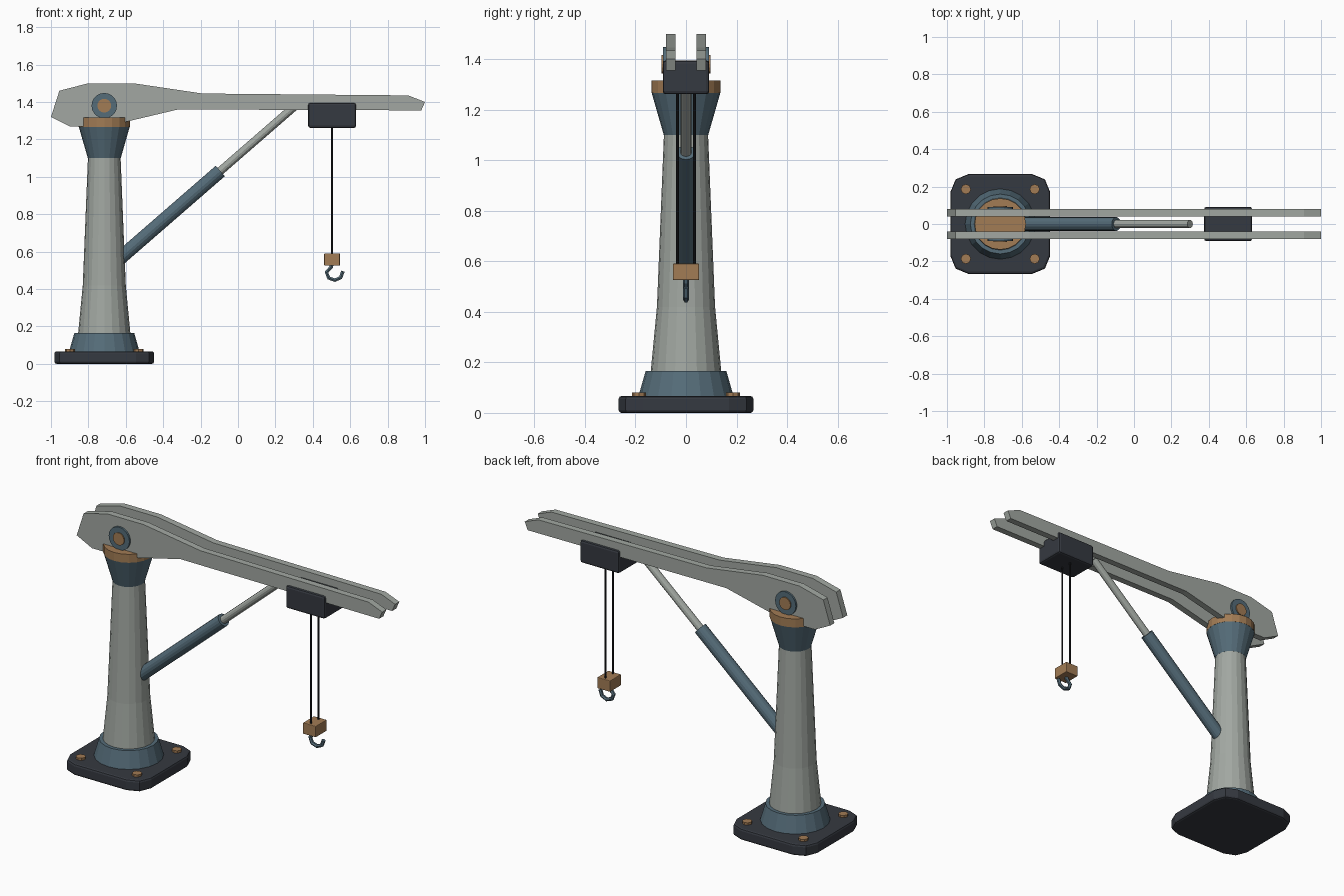
import bpy, bmesh, math
from mathutils import Vector, Matrix

cube = bpy.data.objects.get("Cube")
if cube:
    bpy.data.objects.remove(cube, do_unlink=True)


def material(name, rgb):
    m = bpy.data.materials.new(name)
    m.use_nodes = True
    m.diffuse_color = (*rgb, 1)
    m.node_tree.nodes["Principled BSDF"].inputs["Base Color"].default_value = (*rgb, 1)
    return m


GREY = material("warm grey paint", (0.36, 0.39, 0.36))
BLUE = material("slate blue paint", (0.09, 0.15, 0.19))
BRONZE = material("bronze", (0.36, 0.20, 0.09))
DARK = material("charcoal", (0.036, 0.041, 0.052))
ROPE = material("black cable", (0.012, 0.013, 0.015))

MAST_X = -0.715
TROLLEY_X = 0.503


def finish(name, bm, mat, bevel=0):
    bmesh.ops.recalc_face_normals(bm, faces=bm.faces[:])
    mesh = bpy.data.meshes.new(name)
    bm.to_mesh(mesh)
    bm.free()
    mesh.materials.append(mat)
    ob = bpy.data.objects.new(name, mesh)
    bpy.context.collection.objects.link(ob)
    if bevel:
        mod = ob.modifiers.new("edge bevel", "BEVEL")
        mod.width = bevel
        mod.segments = 2
        mod.limit_method = "ANGLE"
        mod.angle_limit = math.radians(50)
    return ob


def rod(name, a, b, radius, mat, sides=16, radius_end=None):
    """Straight or tapered cylinder between two points."""
    a, b = Vector(a), Vector(b)
    d = b - a
    bm = bmesh.new()
    bmesh.ops.create_cone(bm, cap_ends=True, segments=sides, radius1=radius,
                          radius2=radius if radius_end is None else radius_end,
                          depth=d.length)
    turn = d.to_track_quat("Z", "Y").to_matrix().to_4x4()
    bm.transform(Matrix.Translation((a + b) / 2) @ turn)
    return finish(name, bm, mat)


def box(name, centre, size, mat, bevel):
    bm = bmesh.new()
    bmesh.ops.create_cube(bm, size=1)
    bm.transform(Matrix.Translation(centre) @ Matrix.Diagonal((*size, 1)))
    return finish(name, bm, mat, bevel)


def prism(name, outline, offset, mat, bevel=0):
    """Flat outline pushed along an offset."""
    bm = bmesh.new()
    face = bm.faces.new([bm.verts.new(p) for p in outline])
    new = bmesh.ops.extrude_face_region(bm, geom=[face])["geom"]
    bmesh.ops.translate(bm, vec=offset,
                        verts=[v for v in new if isinstance(v, bmesh.types.BMVert)])
    return finish(name, bm, mat, bevel)


def lathe(name, profile, mat, sides=20):
    """Stack of rings (radius, height) around the mast axis."""
    bm = bmesh.new()
    rings = []
    for r, z in profile:
        angles = [math.tau * i / sides for i in range(sides)]
        rings.append([bm.verts.new((MAST_X + r * math.cos(t), r * math.sin(t), z))
                      for t in angles])
    for low, high in zip(rings, rings[1:]):
        for i in range(sides):
            j = (i + 1) % sides
            bm.faces.new((low[i], low[j], high[j], high[i]))
    bm.faces.new(rings[0][::-1])
    bm.faces.new(rings[-1])
    return finish(name, bm, mat)


# Base plate with rounded corners
corner, arc = 0.17, 0.097
outline = []
for quarter in range(4):
    spin = Matrix.Rotation(quarter * math.pi / 2, 3, "Z")
    for step in range(3):
        t = step * math.pi / 4
        p = spin @ Vector((corner + arc * math.cos(t), corner + arc * math.sin(t), 0))
        outline.append(p + Vector((MAST_X, 0, 0)))
base = prism("base_plate", outline, (0, 0, 0.067), DARK, 0.012)

# Anchor bolts
for sx in (-1, 1):
    for sy in (-1, 1):
        x, y = MAST_X + sx * 0.184, sy * 0.186
        rod("anchor_bolt", (x, y, 0.06), (x, y, 0.08), 0.027, BRONZE, 8)

# Mast: foot flange, column, flared head and bearing ring
lathe("foot_flange", [(0.19, 0.06), (0.16, 0.165)], BLUE)
lathe("mast_column", [(0.14, 0.16), (0.115, 0.42), (0.087, 1.11)], GREY)
lathe("mast_head", [(0.088, 1.1), (0.137, 1.27)], BLUE)
lathe("bearing_ring", [(0.137, 1.266), (0.137, 1.316)], BRONZE)

# Twin boom plates with pivot hubs
boom = [(-1, 1.32), (-0.955, 1.46), (-0.8, 1.5), (-0.56, 1.5), (-0.19, 1.445),
        (0.91, 1.435), (1, 1.4), (0.98, 1.355), (-0.32, 1.36), (-0.7, 1.27),
        (-0.9, 1.27)]
for s, side in ((1, "left"), (-1, "right")):
    prism("boom_plate_" + side, [(x, s * 0.041, z) for x, z in boom],
          (0, s * 0.039, 0), GREY)
    rod("pivot_hub_" + side, (MAST_X, s * 0.07, 1.38), (MAST_X, s * 0.091, 1.38),
        0.068, BLUE, 20)
    rod("pivot_pin_" + side, (MAST_X, s * 0.07, 1.38), (MAST_X, s * 0.097, 1.38),
        0.037, BRONZE, 16)

# Hydraulic strut
foot, tip = Vector((-0.64, 0, 0.557)), Vector((0.3, 0, 1.374))
rod("strut_cylinder", foot, foot.lerp(tip, 0.58), 0.037, BLUE)
rod("strut_piston", foot.lerp(tip, 0.5), tip, 0.022, GREY, 12)

# Trolley, cables and hook block
box("trolley", (TROLLEY_X, 0, 1.328), (0.256, 0.184, 0.134), DARK, 0.012)
for s, side in ((1, "left"), (-1, "right")):
    rod("cable_" + side, (TROLLEY_X, s * 0.034, 0.58), (TROLLEY_X, s * 0.034, 1.27),
        0.0055, ROPE, 8)
box("hook_block", (TROLLEY_X, 0, 0.558), (0.084, 0.104, 0.066), BRONZE, 0.004)

# Hook swept along a short path
path = [(0, 0.535), (-0.005, 0.517), (-0.03, 0.49), (-0.018, 0.459),
        (0.015, 0.447), (0.046, 0.461), (0.058, 0.495)]
curve = bpy.data.curves.new("hook", "CURVE")
curve.dimensions = "3D"
curve.bevel_depth = 0.011
curve.bevel_resolution = 1
curve.use_fill_caps = True
line = curve.splines.new("POLY")
line.points.add(len(path) - 1)
for point, (x, z) in zip(line.points, path):
    point.co = (TROLLEY_X + x, 0, z, 1)
curve.materials.append(BLUE)
line.use_smooth = False
hook = bpy.data.objects.new("hook", curve)
bpy.context.collection.objects.link(hook)
